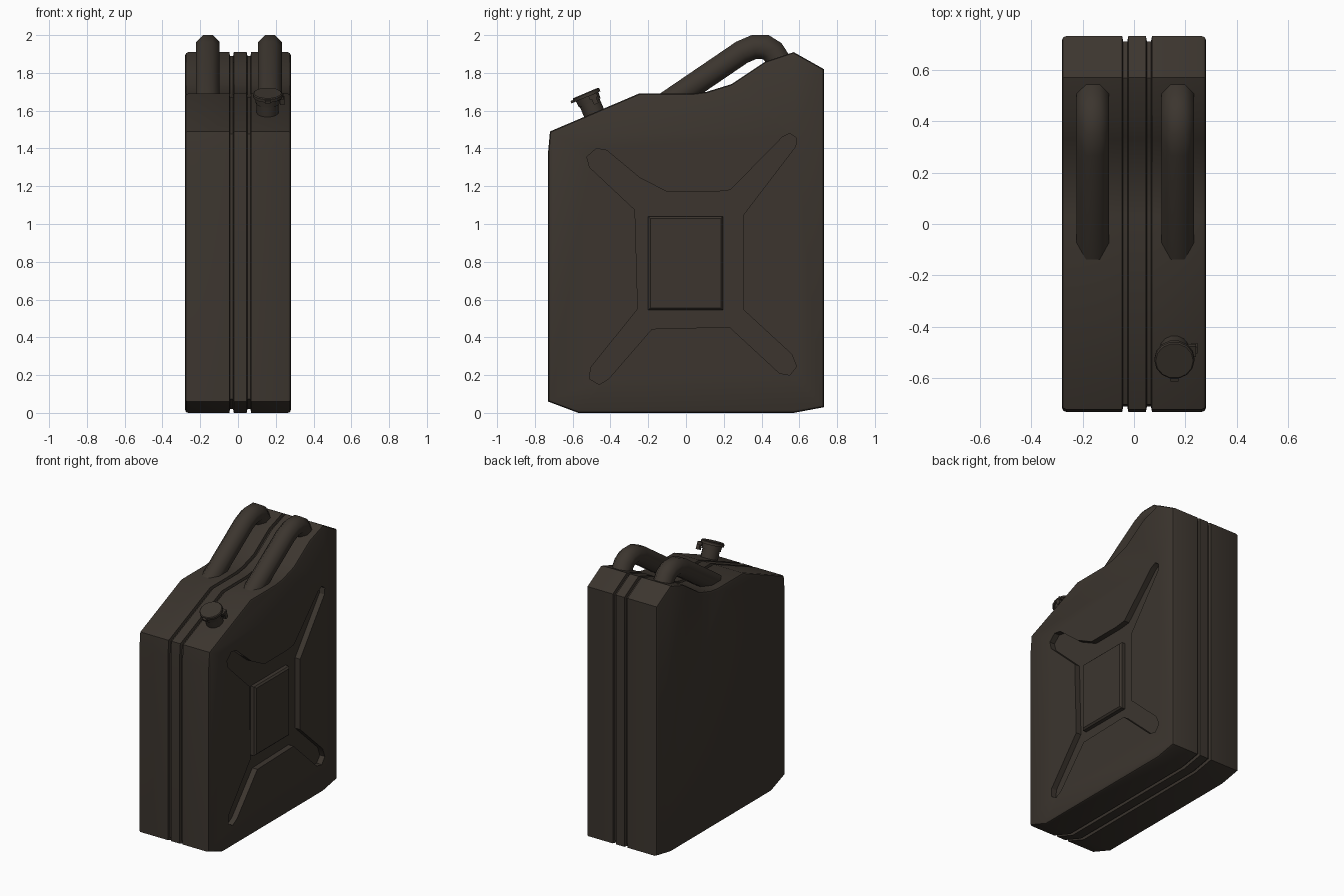
import bpy, bmesh, math
from mathutils import Vector, Matrix

if "Cube" in bpy.data.objects:
    bpy.data.objects.remove(bpy.data.objects["Cube"])

paint = bpy.data.materials.new("dark_brown_paint")
paint.diffuse_color = (0.045, 0.036, 0.028, 1)
paint.use_nodes = True
paint.node_tree.nodes["Principled BSDF"].inputs["Base Color"].default_value = paint.diffuse_color


def skin(name, rings, smooth=None):
    """Closed solid made by joining equal rings of points and capping both ends."""
    bm = bmesh.new()
    loops = [[bm.verts.new(p) for p in ring] for ring in rings]
    n = len(loops[0])
    for a, b in zip(loops, loops[1:]):
        for i in range(n):
            j = (i + 1) % n
            bm.faces.new((a[i], a[j], b[j], b[i]))
    bm.faces.new(loops[0])
    bm.faces.new(loops[-1])
    bmesh.ops.recalc_face_normals(bm, faces=bm.faces[:])
    me = bpy.data.meshes.new(name)
    bm.to_mesh(me)
    bm.free()
    me.materials.append(paint)
    ob = bpy.data.objects.new(name, me)
    bpy.context.collection.objects.link(ob)
    if smooth:
        activate(ob)
        bpy.ops.object.shade_smooth_by_angle(angle=math.radians(smooth))
    return ob


def activate(ob):
    bpy.ops.object.select_all(action='DESELECT')
    ob.select_set(True)
    bpy.context.view_layer.objects.active = ob


def inset(poly, d):
    """Move a counter-clockwise (y, z) outline inward by d."""
    pts = [Vector(p) for p in poly]
    out = []
    for i, p in enumerate(pts):
        e0 = (p - pts[i - 1]).normalized()
        e1 = (pts[(i + 1) % len(pts)] - p).normalized()
        n0, n1 = Vector((-e0.y, e0.x)), Vector((-e1.y, e1.x))
        out.append(p + (n0 + n1) * (d / (1 + n0.dot(n1))))
    return out


def plate(name, poly, stations, smooth=None):
    """Side outline lofted along x through (x, inset) stations."""
    return skin(name, [[(x, q.x, q.y) for q in inset(poly, d)] for x, d in stations], smooth)


# Can body: side outline, rounded rims and two seam grooves
outline = [(-0.73, 0.06), (-0.57, 0), (0.57, 0), (0.73, 0.03), (0.73, 1.82),
           (0.57, 1.91), (0.42, 1.86), (0.33, 1.80), (0.24, 1.74), (0.11, 1.70),
           (0.03, 1.69), (-0.25, 1.69), (-0.72, 1.49), (-0.73, 1.38)]
stations = [(-0.28, 0.016), (-0.275, 0.005), (-0.264, 0)]
for x in (-0.034, 0.058):
    stations += [(x - 0.012, 0), (x - 0.008, 0.02), (x + 0.008, 0.02), (x + 0.012, 0)]
stations += [(0.264, 0), (0.275, 0.005), (0.28, 0.016)]
body = plate("can_body", outline, stations)

# Cross-shaped recess pressed into the right side only
cross = [(-0.525, 1.355), (-0.51, 1.30), (-0.27, 1.075), (-0.255, 0.55), (-0.505, 0.24),
         (-0.51, 0.18), (-0.46, 0.15), (-0.41, 0.18), (-0.18, 0.445), (0.23, 0.455),
         (0.495, 0.21), (0.55, 0.20), (0.585, 0.245), (0.56, 0.31), (0.305, 0.545),
         (0.305, 1.05), (0.58, 1.41), (0.585, 1.455), (0.55, 1.48), (0.51, 1.46),
         (0.235, 1.18), (0.15, 1.17), (-0.10, 1.17), (-0.245, 1.245), (-0.42, 1.39),
         (-0.475, 1.40)]
cutter = plate("recess_cutter", cross, [(0.24, 0), (0.40, 0)])
cutter.hide_render = True
mod = body.modifiers.new("recess", 'BOOLEAN')
mod.operation = 'DIFFERENCE'
mod.solver = 'EXACT'
mod.object = cutter
activate(body)
bpy.ops.object.modifier_apply(modifier=mod.name)
bpy.data.objects.remove(cutter, do_unlink=True)
activate(body)
bpy.ops.object.shade_smooth_by_angle(angle=math.radians(30))

# Raised rectangular panel in the middle of the recess
plate("side_panel", [(-0.20, 0.545), (0.195, 0.545), (0.195, 1.04), (-0.20, 1.04)],
      [(0.23, 0), (0.267, 0), (0.278, 0.011)])


# Two bent eight-sided tube handles
def tube(name, x0, path, radius, sides=8):
    pts = [Vector(p) for p in path]
    rings = []
    for i, p in enumerate(pts):
        d0 = (p - pts[max(i - 1, 0)]).normalized() if i else (pts[1] - p).normalized()
        d1 = (pts[i + 1] - p).normalized() if i + 1 < len(pts) else d0
        n0, n1 = Vector((-d0.y, d0.x)), Vector((-d1.y, d1.x))
        m = (n0 + n1) / (1 + n0.dot(n1))
        ring = []
        for k in range(sides):
            a = 2 * math.pi * (k + 0.5) / sides
            q = p + m * radius * math.sin(a)
            ring.append((x0 + radius * math.cos(a), q.x, q.y))
        rings.append(ring)
    return skin(name, rings, 50)


handle_path = [(-0.13, 1.62), (0.295, 1.909), (0.36, 1.937), (0.42, 1.937),
               (0.46, 1.912), (0.52, 1.82)]
for side, x in (("left", -0.16), ("right", 0.17)):
    tube(side + "_handle", x, handle_path, 0.068)

# Filler neck and cap, square to the sloping shoulder
tilt = Matrix.Translation((0.157, -0.49, 1.595)) @ Matrix.Rotation(math.radians(23), 4, 'X')


def turned(name, profile, sides=14):
    return skin(name, [[tilt @ Vector((r * math.cos(2 * math.pi * k / sides),
                                       r * math.sin(2 * math.pi * k / sides), h))
                        for k in range(sides)] for h, r in profile], 30)


turned("filler_neck", [(-0.03, 0.058), (0.06, 0.058)])
turned("filler_cap", [(0.05, 0.064), (0.085, 0.066), (0.085, 0.078), (0.102, 0.078), (0.107, 0.073)])


# Cap latch blocks
def block(name, centre, size):
    (cx, cy, cz), (sx, sy, sz) = centre, [s / 2 for s in size]
    skin(name, [[tilt @ Vector((cx + u * sx, cy + v * sy, cz + w * sz))
                 for u, v in ((-1, -1), (1, -1), (1, 1), (-1, 1))] for w in (-1, 1)])


block("latch_arm", (0.066, 0.03, 0.075), (0.036, 0.045, 0.022))
block("latch_pin", (0.078, 0.03, 0.052), (0.024, 0.026, 0.04))
block("cap_lip", (0.0, -0.08, 0.092), (0.03, 0.02, 0.014))
